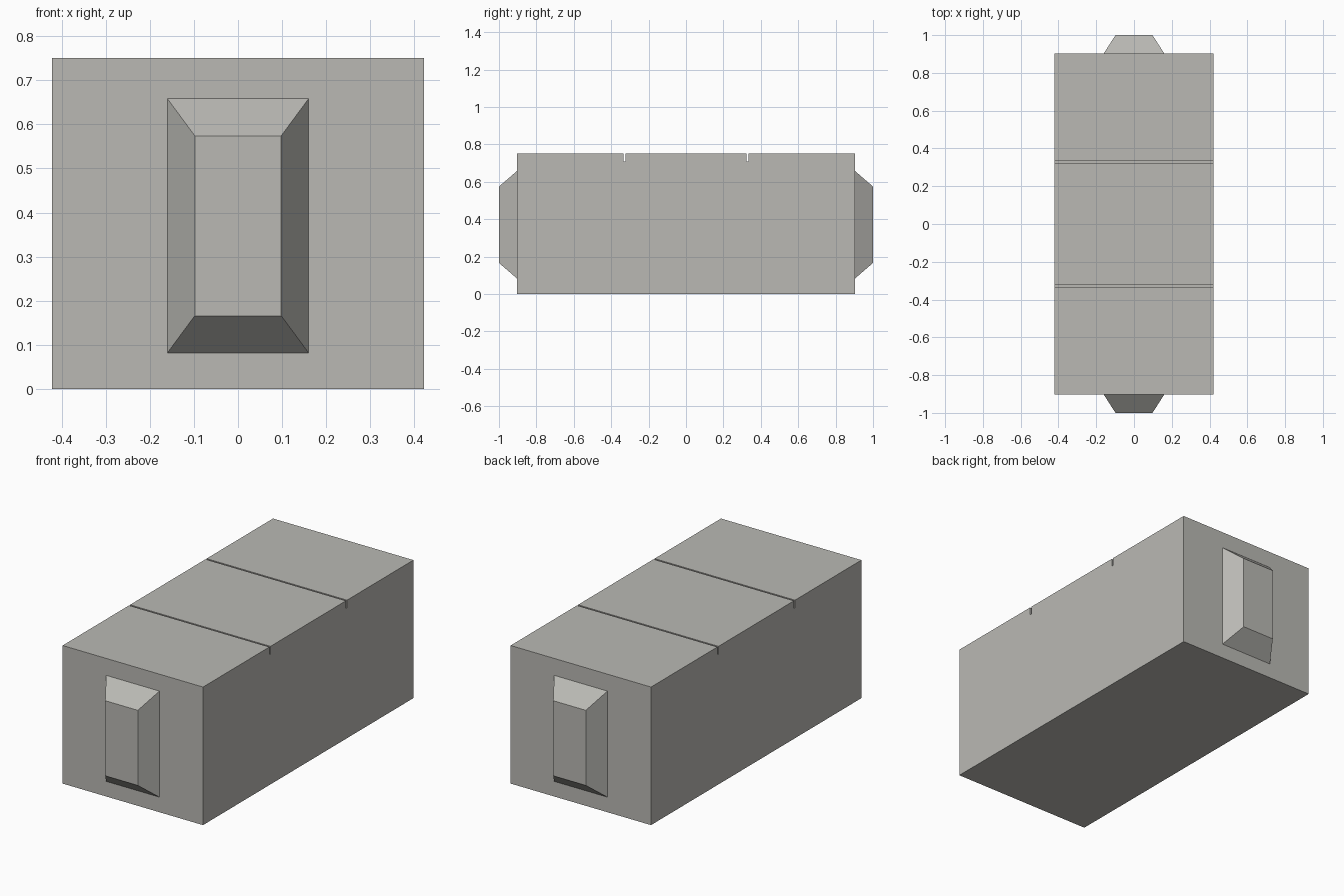
import bpy, bmesh

if "Cube" in bpy.data.objects:
    bpy.data.objects.remove(bpy.data.objects["Cube"])

HALF_X, HALF_Y, HEIGHT, LID_Z = 0.422, 0.903, 0.75, 0.707

stone = bpy.data.materials.new("warm grey stone")
stone.diffuse_color = (0.49, 0.485, 0.455, 1)
stone.use_nodes = True
stone.node_tree.nodes["Principled BSDF"].inputs["Base Color"].default_value = stone.diffuse_color


def loft(name, lower, upper):
    """Closed solid between two four-point rings."""
    bm = bmesh.new()
    a = [bm.verts.new(p) for p in lower]
    b = [bm.verts.new(p) for p in upper]
    bm.faces.new(a)
    bm.faces.new(b)
    for i in range(4):
        j = (i + 1) % 4
        bm.faces.new((a[i], a[j], b[j], b[i]))
    bmesh.ops.recalc_face_normals(bm, faces=bm.faces)
    mesh = bpy.data.meshes.new(name)
    bm.to_mesh(mesh)
    bm.free()
    mesh.materials.append(stone)
    obj = bpy.data.objects.new(name, mesh)
    bpy.context.collection.objects.link(obj)
    return obj


def block(name, y0, y1, z0, z1):
    ring = [(-HALF_X, y0), (HALF_X, y0), (HALF_X, y1), (-HALF_X, y1)]
    return loft(name, [(x, y, z0) for x, y in ring], [(x, y, z1) for x, y in ring])


def end_ring(y, half_x, z0, z1):
    return [(-half_x, y, z0), (half_x, y, z0), (half_x, y, z1), (-half_x, y, z1)]


# Main chest
block("chest_body", -HALF_Y, HALF_Y, 0, LID_Z)

# Three cover slabs separated by narrow gaps
block("front_cover_slab", -HALF_Y, -0.333, LID_Z, HEIGHT)
block("middle_cover_slab", -0.324, 0.324, LID_Z, HEIGHT)
block("back_cover_slab", 0.333, HALF_Y, LID_Z, HEIGHT)

# Bevelled bosses on both ends
for name, s in (("front_boss", -1), ("back_boss", 1)):
    loft(name, end_ring(s * HALF_Y, 0.16, 0.082, 0.658),
         end_ring(s * 1.0, 0.098, 0.166, 0.574))
